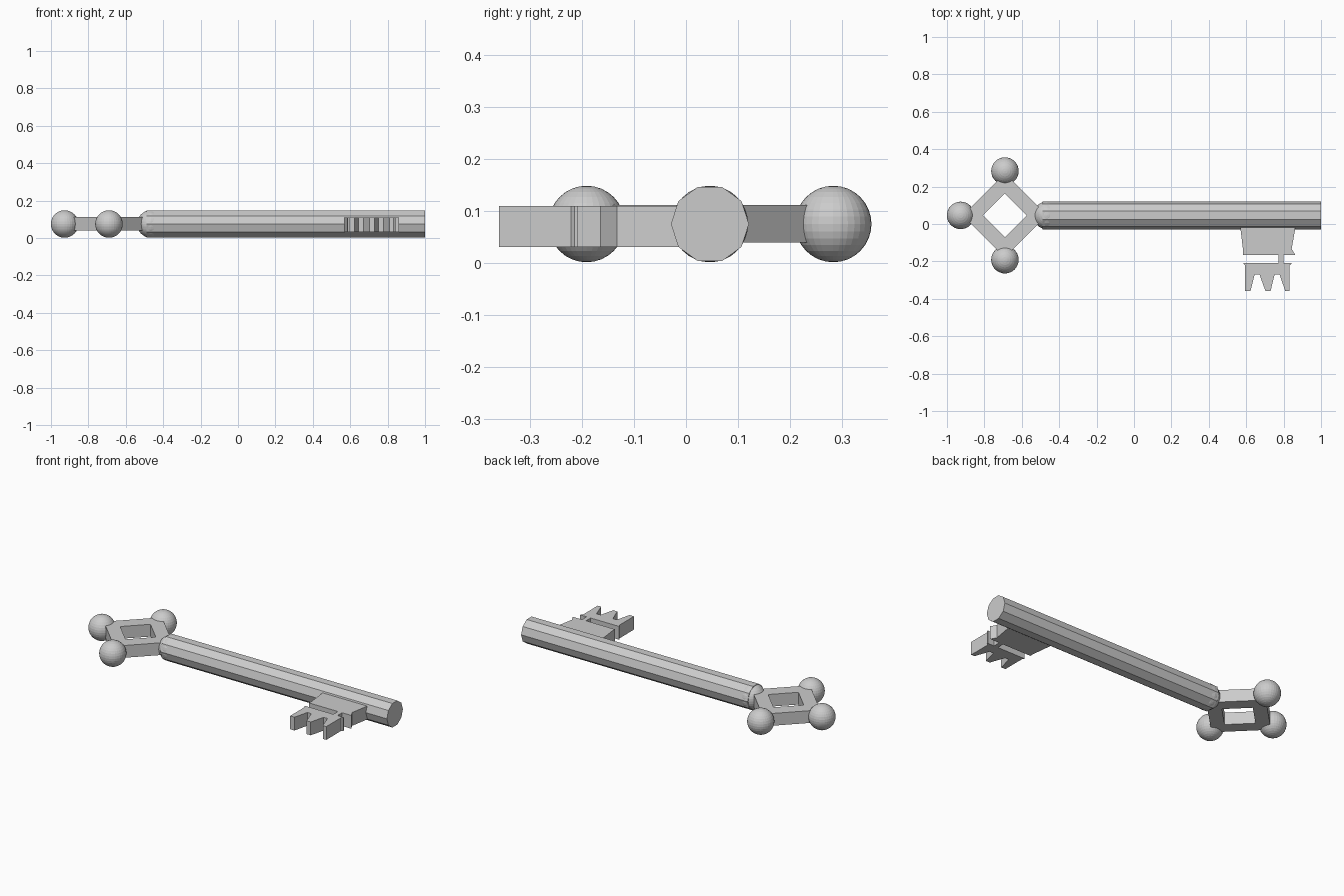
import bpy, bmesh
from math import pi
from mathutils import Matrix

if "Cube" in bpy.data.objects:
    bpy.data.objects.remove(bpy.data.objects["Cube"])

CY, CZ = 0.046, 0.075      # key axis
BX, BR = -0.69, 0.237      # bow centre and ball spacing


def finish(name, bm):
    bmesh.ops.recalc_face_normals(bm, faces=bm.faces)
    mesh = bpy.data.meshes.new(name)
    bm.to_mesh(mesh)
    bm.free()
    obj = bpy.data.objects.new(name, mesh)
    bpy.context.collection.objects.link(obj)
    return obj


def extrude_profile(name, points, z0, z1):
    bm = bmesh.new()
    face = bm.faces.new([bm.verts.new((x, y, z0)) for x, y in points])
    ext = bmesh.ops.extrude_face_region(bm, geom=[face])
    top = [v for v in ext["geom"] if isinstance(v, bmesh.types.BMVert)]
    bmesh.ops.translate(bm, verts=top, vec=(0, 0, z1 - z0))
    return finish(name, bm)


# Ten-sided shaft, with corners pointing to +-y
x0, x1 = -0.49, 1.0
bm = bmesh.new()
bmesh.ops.create_cone(bm, cap_ends=True, segments=10, radius1=0.075,
                      radius2=0.075, depth=x1 - x0)
bmesh.ops.rotate(bm, verts=bm.verts, matrix=Matrix.Rotation(pi / 2, 3, 'Y'))
# put a corner on the +y side regardless of the primitive's start angle
bmesh.ops.translate(bm, verts=bm.verts, vec=((x0 + x1) / 2, CY, CZ))
if max(v.co.y for v in bm.verts) < CY + 0.0745:
    bmesh.ops.rotate(bm, verts=bm.verts, cent=(0, CY, CZ),
                     matrix=Matrix.Rotation(pi / 10, 3, 'X'))
finish("shaft", bm)

# Balls at the four corners of the bow (the right one rounds the shaft end)
for name, dx, dy in (("left_ball", -1, 0), ("back_ball", 0, 1),
                     ("front_ball", 0, -1), ("collar_ball", 0.945, 0)):
    bm = bmesh.new()
    bmesh.ops.create_uvsphere(bm, u_segments=32, v_segments=16, radius=0.0735)
    bmesh.ops.translate(bm, verts=bm.verts,
                        vec=(BX + dx * BR, CY + dy * BR, CZ))
    finish(name, bm)

# Diamond-shaped bow frame
bm = bmesh.new()
rings = [[bm.verts.new((BX + dx * r, CY + dy * r, z))
          for dx, dy in ((1, 0), (0, 1), (-1, 0), (0, -1))]
         for r, z in ((0.225, 0.039), (0.225, 0.112),
                      (0.117, 0.112), (0.117, 0.039))]
for i in range(4):
    a, b = rings[i], rings[(i + 1) % 4]
    for j in range(4):
        k = (j + 1) % 4
        bm.faces.new((a[j], a[k], b[k], b[j]))
finish("bow_frame", bm)

# Bit: flared block, thin neck and toothed lower block as one profile
bit = [(0.568, 0.0), (0.57, -0.03), (0.583, -0.14), (0.583, -0.165),
       (0.773, -0.165), (0.773, -0.208), (0.586, -0.208), (0.586, -0.214),
       (0.594, -0.221), (0.594, -0.359),
       (0.623, -0.359), (0.645, -0.27), (0.671, -0.27), (0.703, -0.359),
       (0.73, -0.359), (0.752, -0.27), (0.778, -0.27), (0.809, -0.359),
       (0.832, -0.359), (0.832, -0.221), (0.842, -0.214), (0.842, -0.208),
       (0.80, -0.208), (0.80, -0.165), (0.862, -0.165), (0.843, -0.133),
       (0.861, -0.03), (0.863, 0.0)]
extrude_profile("bit", bit, 0.031, 0.11)
